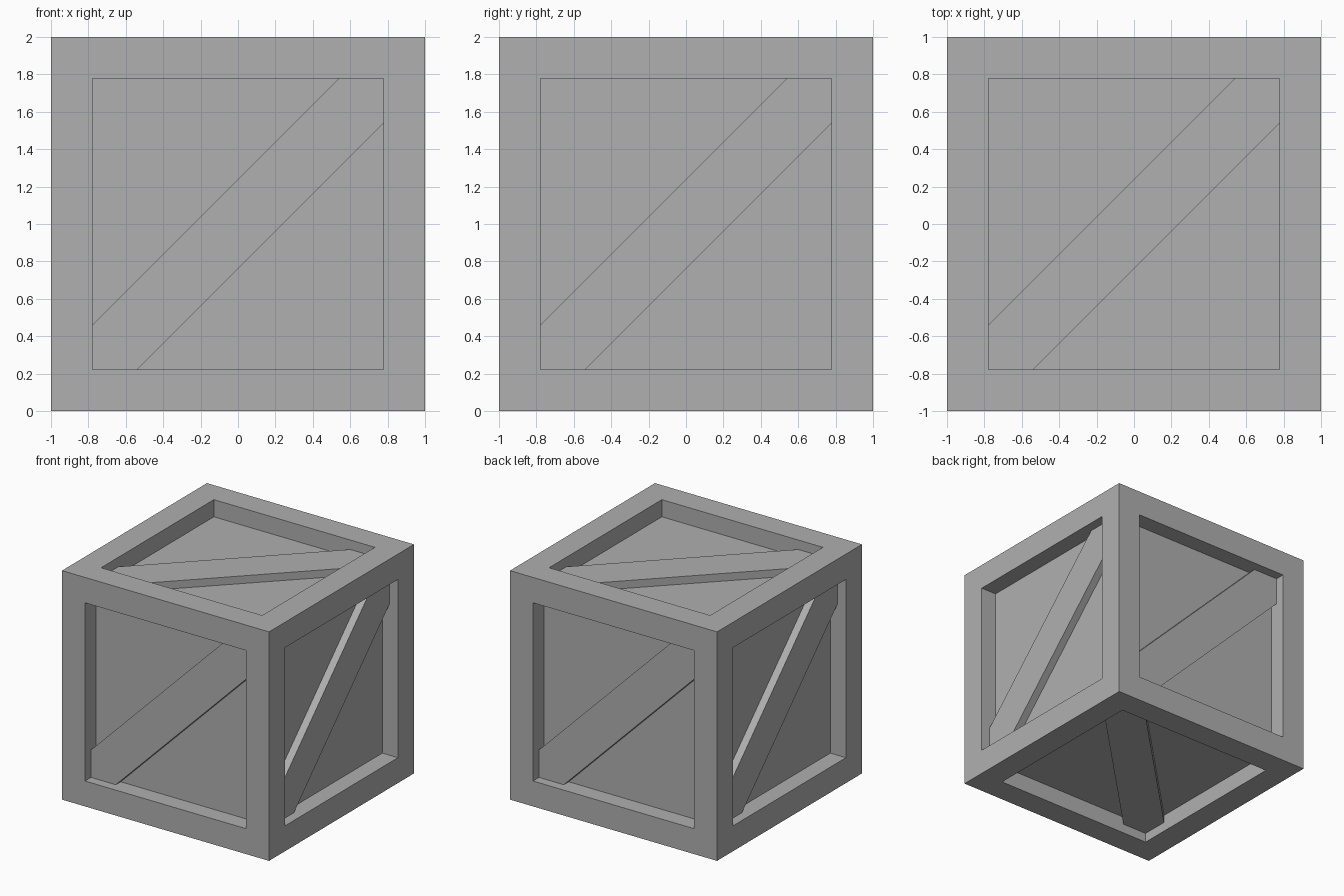
import bpy, bmesh
from mathutils import Vector

if "Cube" in bpy.data.objects:
    bpy.data.objects.remove(bpy.data.objects["Cube"])

FRAME = 0.222    # width of the frame border
PANEL = 0.15     # recess depth of the panels
BRACE = 0.083    # recess depth of the diagonal boards
HALF_W = 0.24    # board half width, measured along the opening edge

# Dark grey for the whole crate
grey = bpy.data.materials.new("dark_grey")
grey.diffuse_color = (0.433, 0.433, 0.433, 1)
grey.use_nodes = True
grey.node_tree.nodes["Principled BSDF"].inputs["Base Color"].default_value = grey.diffuse_color


def make_object(name, bm):
    bmesh.ops.recalc_face_normals(bm, faces=bm.faces[:])
    mesh = bpy.data.meshes.new(name)
    bm.to_mesh(mesh)
    bm.free()
    mesh.materials.append(grey)
    obj = bpy.data.objects.new(name, mesh)
    obj.location.z = 1
    bpy.context.collection.objects.link(obj)
    return obj


# Crate body: cube with an inset frame and a sunken panel on each face
bm = bmesh.new()
bmesh.ops.create_cube(bm, size=2)
panels = bm.faces[:]
bmesh.ops.inset_individual(bm, faces=panels, thickness=FRAME, use_even_offset=True)
for face in bmesh.ops.extrude_discrete_faces(bm, faces=panels)["faces"]:
    n = face.calc_center_median().normalized()
    bmesh.ops.translate(bm, verts=face.verts[:], vec=-n * PANEL)
make_object("crate_body", bm)


# Diagonal board: corner-to-corner strip with its ends cut to fit the opening
def brace(name, u, v):
    u, v = Vector(u), Vector(v)
    n = u.cross(v)
    e = 1 - FRAME
    i = e - HALF_W
    outline = [(-e, -e), (-i, -e), (e, i), (e, e), (i, e), (-e, -i)]
    bm = bmesh.new()
    base = bm.faces.new([bm.verts.new(u * a + v * b + n * (1 - PANEL)) for a, b in outline])
    out = bmesh.ops.extrude_face_region(bm, geom=[base])["geom"]
    top = [g for g in out if isinstance(g, bmesh.types.BMVert)]
    bmesh.ops.translate(bm, verts=top, vec=n * (PANEL - BRACE))
    # the underside is hidden against the panel
    hidden = [f for f in bm.faces if all(abs(w.co.dot(n) - (1 - PANEL)) < 1e-5 for w in f.verts)]
    bmesh.ops.delete(bm, geom=hidden, context='FACES_ONLY')
    make_object(name, bm)


X, Y, Z = (1, 0, 0), (0, 1, 0), (0, 0, 1)
for name, u, v in [("front_brace", X, Z), ("right_brace", Y, Z),
                   ("back_brace", (-1, 0, 0), Z), ("left_brace", (0, -1, 0), Z),
                   ("top_brace", X, Y), ("bottom_brace", Y, X)]:
    brace(name, u, v)
